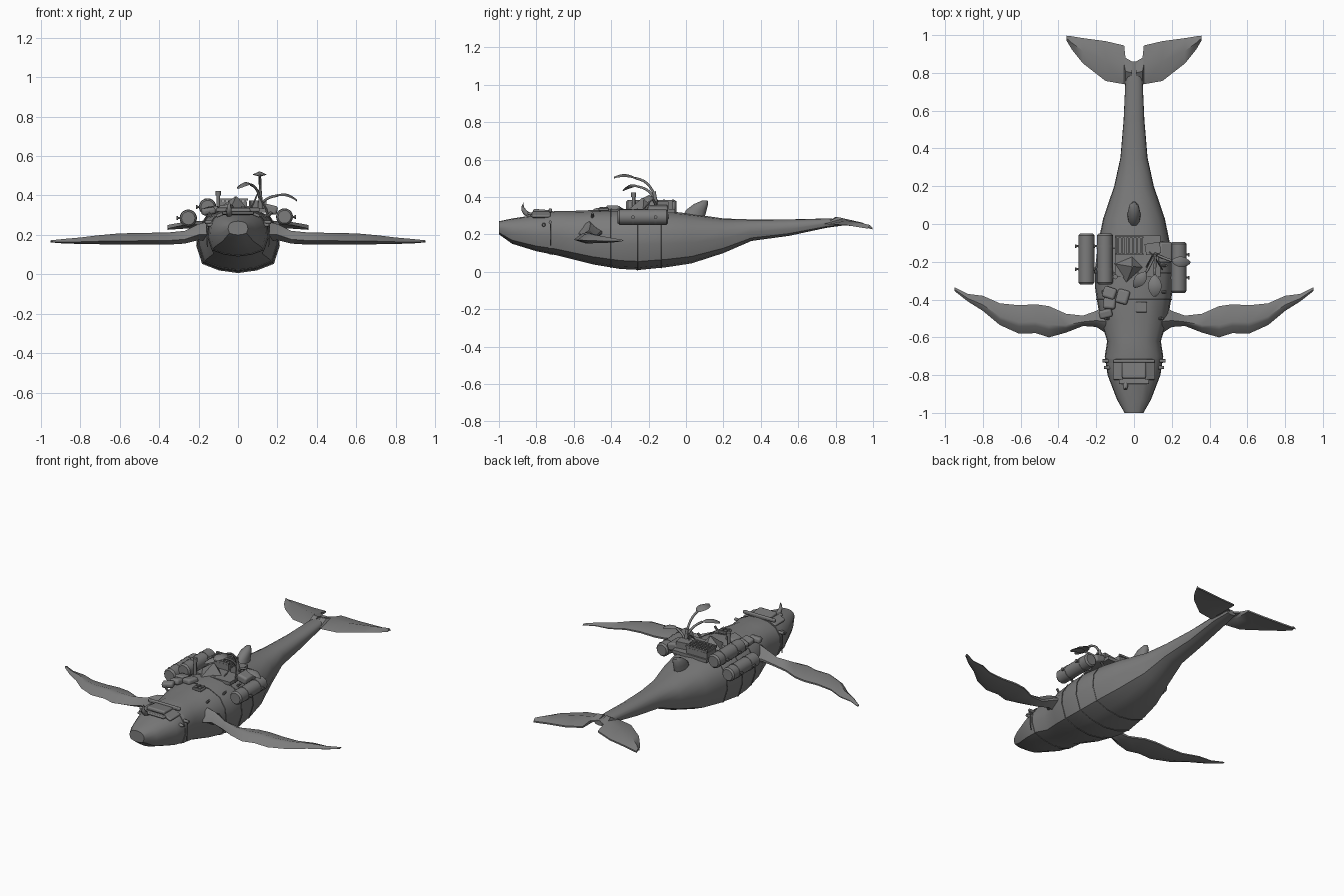
import bpy, bmesh, math, random
from mathutils import Vector

random.seed(4)
if "Cube" in bpy.data.objects:
    bpy.data.objects.remove(bpy.data.objects["Cube"])

GREY = bpy.data.materials.new("slate_grey")
GREY.use_nodes = True
GREY.diffuse_color = (0.2, 0.2, 0.2, 1)
GREY.node_tree.nodes["Principled BSDF"].inputs["Base Color"].default_value = (0.2, 0.2, 0.2, 1)


def finish(obj, name, angle=35):
    obj.name = name
    obj.data.materials.clear()
    obj.data.materials.append(GREY)
    bpy.ops.object.select_all(action='DESELECT')
    obj.select_set(True)
    bpy.context.view_layer.objects.active = obj
    bpy.ops.object.shade_smooth_by_angle(angle=math.radians(angle))
    return obj


def loft(name, rings, angle=35):
    """Skin a closed surface over rings of equal point count."""
    bm = bmesh.new()
    loops = [[bm.verts.new(p) for p in ring] for ring in rings]
    n = len(loops[0])
    for a, b in zip(loops, loops[1:]):
        for i in range(n):
            bm.faces.new((a[i], a[(i + 1) % n], b[(i + 1) % n], b[i]))
    bm.faces.new(loops[0])
    bm.faces.new(loops[-1])
    bmesh.ops.recalc_face_normals(bm, faces=bm.faces)
    mesh = bpy.data.meshes.new(name)
    bm.to_mesh(mesh)
    bm.free()
    obj = bpy.data.objects.new(name, mesh)
    bpy.context.collection.objects.link(obj)
    return finish(obj, name, angle)


def box(name, loc, size, rot=(0, 0, 0), bevel=0.0):
    bpy.ops.mesh.primitive_cube_add(size=1, location=loc, rotation=rot)
    obj = bpy.context.object
    obj.scale = size
    bpy.ops.object.transform_apply(location=False, rotation=False)
    if bevel:
        mod = obj.modifiers.new("soft_edges", 'BEVEL')
        mod.width, mod.segments = bevel, 3
    return finish(obj, name)


def rod(name, a, b, r, r2=None, sides=12):
    a, b = Vector(a), Vector(b)
    bpy.ops.mesh.primitive_cone_add(vertices=sides, radius1=r, radius2=r if r2 is None else r2,
                                    depth=(b - a).length, location=(a + b) / 2)
    obj = bpy.context.object
    obj.rotation_euler = (b - a).to_track_quat('Z', 'Y').to_euler()
    return finish(obj, name)


def tube(name, points, r, cyclic=False):
    curve = bpy.data.curves.new(name, 'CURVE')
    curve.dimensions = '3D'
    curve.bevel_depth, curve.bevel_resolution = r, 1
    curve.use_fill_caps = True
    line = curve.splines.new('POLY')
    line.points.add(len(points) - 1)
    line.use_cyclic_u = cyclic
    for p, co in zip(line.points, points):
        p.co = (*co, 1)
    obj = bpy.data.objects.new(name, curve)
    bpy.context.collection.objects.link(obj)
    curve.materials.append(GREY)
    return obj


# Body: y, half width, bottom, top
BODY = [(-1, .05, .2, .27), (-.93, .09, .15, .285), (-.8, .14, .11, .305), (-.7, .155, .09, .325),
        (-.62, .142, .07, .325), (-.5, .18, .04, .33), (-.35, .205, .015, .335), (-.25, .208, .01, .335),
        (-.1, .19, .025, .325), (.03, .163, .045, .31), (.2, .105, .1, .285), (.35, .072, .165, .28),
        (.55, .055, .192, .28), (.75, .046, .235, .285), (.86, .03, .25, .28)]
HALF = [(0, 0), (.45, .04), (.86, .14), (1, .42), (.97, .66), (.78, .86), (.42, .97), (0, 1)]
SECTION = HALF + [(-x, z) for x, z in HALF[-2:0:-1]]


def hull_at(y):
    for a, b in zip(BODY, BODY[1:]):
        if a[0] <= y <= b[0]:
            t = (y - a[0]) / (b[0] - a[0])
            return [p + (q - p) * t for p, q in zip(a, b)]


def ring(y, grow=1.0):
    _, w, lo, hi = hull_at(y)
    mid, h = (lo + hi) / 2, (hi - lo) * grow
    return [(x * w * grow, y, mid + (z - .5) * h) for x, z in SECTION]


loft("whale_body", [ring(b[0]) for b in BODY], 40)

# Flippers: x, leading y, trailing y, centre z, half thickness
FLIPPER = [(.13, -.59, -.41, .215, .06), (.2, -.545, -.46, .21, .045), (.27, -.54, -.485, .185, .036),
           (.36, -.575, -.475, .178, .034), (.45, -.6, -.435, .178, .033), (.52, -.578, -.425, .177, .033),
           (.61, -.58, -.43, .176, .031), (.71, -.535, -.42, .173, .025), (.8, -.46, -.38, .169, .018),
           (.88, -.41, -.37, .167, .013), (.95, -.355, -.335, .167, .006)]
# Flukes: x, front y, back y, front z, back z
FLUKE = [(.01, .74, .86, .26, .272), (.045, .738, .88, .26, .273), (.052, .74, .945, .26, .258),
         (.15, .757, .968, .258, .243), (.27, .85, .984, .255, .237), (.33, .925, .994, .242, .233),
         (.357, .97, .997, .235, .231)]
for side, tag in ((1, "left"), (-1, "right")):
    rings = []
    for x, f, b, z, t in FLIPPER:
        m = f + (b - f) * .4
        rings.append([(side * x, y, z + dz * t) for y, dz in
                      ((f, -.2), (f * .75 + b * .25, .75), (m, 1), (b, .1), (b, -.2), (m, -.8))])
    loft(tag + "_flipper", rings, 45)
    rings = []
    for x, f, b, zf, zb in FLUKE:
        m, zm, t = (f + b) / 2, (zf + zb) / 2 + .01, .018 - .03 * x
        rings.append([(side * x, f, zf - .004), (side * x, m, zm + t), (side * x, b, zb + .004),
                      (side * x, b, zb - .005), (side * x, m, zm - t)])
    loft(tag + "_fluke", rings, 40)

# Dorsal fin leaning towards the tail
loft("dorsal_fin", [[(math.cos(a) * w, y + math.sin(a) * d, z) for a in
     [math.tau * i / 10 for i in range(10)]] for y, z, w, d in
     ((.035, .28, .036, .065), (.055, .33, .034, .058), (.08, .362, .028, .04), (.1, .38, .013, .017))], 50)


# Storage tanks with end caps, straps and pegs
def tank(name, x, z, y0, y1, r):
    rod(name, (x, y0 + .01, z), (x, y1 - .01, z), r, sides=20)
    for k, (a, b) in enumerate(((y0 + .01, y0), (y1 - .01, y1))):
        rod(f"{name}_cap_{k}", (x, a, z), (x, b, z), r, r * .8, 20)
    for k in (.3, .75):
        y = y0 + (y1 - y0) * k
        rod(f"{name}_strap_{k}", (x, y - .006, z), (x, y + .006, z), r * 1.05, sides=20)
        s = 1 if x > 0 else -1
        rod(f"{name}_peg_{k}", (x, y, z), (x + s * (r + .016), y, z), .005, sides=8)
        rod(f"{name}_peg_head_{k}", (x + s * (r + .01), y, z), (x + s * (r + .018), y, z), .01, sides=8)


tank("left_tank", .236, .292, -.365, -.095, .041)
tank("right_lower_tank", -.252, .285, -.32, -.05, .042)
tank("right_upper_tank", -.154, .342, -.32, -.05, .042)

# Ropes round the hull, following its section
for y in (-.4, -.26, -.13):
    tube("hull_rope", ring(y, 1.01), .0025, True)
for s in (-1, 1):
    for y in (-.5, -.36, -.22, -.1):
        _, w, lo, hi = hull_at(y)
        rod("rope_peg", (s * w * .7, y, hi - .05), (s * w * .84, y, hi - .018), .007, sides=8)

# Head harness: strap, side posts, padded seat and hooked horn
loft("head_strap", [ring(-.735, 1.02), ring(-.715, 1.02)])
for s in (-1, 1):
    rod("strap_post", (s * .135, -.725, .265), (s * .168, -.725, .265), .009)
    rod("strap_hanger", (s * .16, -.725, .265), (s * .155, -.725, .14), .003, sides=6)
    rod("eye", (s * .125, -.76, .25), (s * .158, -.76, .25), .012, .007)
    box("seat_side", (s * .085, -.775, .305), (.055, .1, .016), (0, s * .4, 0), .006)
box("seat_pad", (0, -.77, .322), (.125, .095, .022), (-.08, 0, 0), .008)
box("seat_back", (0, -.725, .328), (.22, .018, .02), bevel=.006)
box("seat_front", (0, -.83, .31), (.16, .035, .014), (-.1, 0, 0), .005)
HORN = [(-.83, .3, .014), (-.858, .315, .014), (-.872, .335, .011), (-.874, .355, .007), (-.868, .37, .002)]
loft("hooked_horn", [[(-.045 + r * math.cos(math.tau * i / 8), y + r * .7 * math.sin(math.tau * i / 8),
     z + r * .7 * math.sin(math.tau * i / 8)) for i in range(8)] for y, z, r in HORN], 60)

# Slatted crate, cabinet and deck platform
box("deck_platform", (.02, -.17, .325), (.24, .22, .02))
box("crate_base", (-.025, -.115, .35), (.14, .09, .04))
for i in range(7):
    box("crate_slat", (-.086 + i * .0205, -.115, .377), (.009, .09, .016))
for s in (-1, 1):
    box("crate_rail", (-.025, -.115 + s * .045, .38), (.15, .01, .012))
box("cabinet", (.1, -.13, .35), (.08, .06, .05), (0, 0, .15))
box("right_bundle", (.165, -.15, .33), (.07, .11, .045), (0, .25, 0), .012)

# Small tent
loft("tent", [[(-.105, -.21, .33), (-.04, -.31, .33), (.05, -.23, .33), (-.01, -.17, .33)],
              [(-.015, -.225, .395), (-.01, -.235, .395), (-.005, -.225, .395), (-.01, -.22, .395)]], 20)
for a, b in (((.06, -.24), (.1, -.16)), ((.15, -.24), (.1, -.16)), ((.06, -.12), (.1, -.17))):
    rod("frame_pole", (*a, .32), (*b, .41), .004, sides=6)

# Chimney stack
rod("chimney", (-.1, -.28, .31), (-.1, -.28, .415), .009)
rod("chimney_cap", (-.1, -.28, .4), (-.1, -.28, .424), .013)

# Cushions and sacks, tilted at random
for x, y, sx, sy in ((-.13, -.365, .07, .06), (-.06, -.385, .065, .075), (-.13, -.42, .065, .06),
                     (-.15, -.475, .07, .045)):
    z = hull_at(y)[3] - abs(x) * .12 + .008
    box("cushion", (x, y, z), (sx, sy, .034), (random.uniform(-.15, .15), -.15, random.uniform(-.4, .4)), .012)

# Deck hatch with four raised panels
box("hatch", (.04, -.44, .333), (.06, .055, .014), bevel=.004)
for i in (-1, 1):
    for j in (-1, 1):
        box("hatch_panel", (.04 + i * .014, -.44 + j * .013, .342), (.02, .018, .008))

# Tall plant: arched stems ending in broad curved leaves
STEMS = [("top", (.11, -.27, .5), (.11, -.385, .503), .036),
         ("front", (.065, -.255, .455), (.0, -.335, .437), .03),
         ("side", (.2, -.195, .4), (.298, -.205, .375), .028)]
for name, tip, end, wide in STEMS:
    base, tip, end = Vector((.115, -.155, .33)), Vector(tip), Vector(end)
    knee = Vector((.112, -.165, tip.z - .015))
    tube(name + "_stem", [(1 - t) ** 2 * base + 2 * t * (1 - t) * knee + t * t * tip
                          for t in [i / 8 for i in range(9)]], .007)
    along = end - tip
    across = along.cross(Vector((0, 0, 1))).normalized()
    rings = []
    for i in range(9):
        t = i / 8
        w = wide * math.sin(math.pi * (.04 + .92 * t)) ** .8
        mid = tip + along * t + Vector((0, 0, .016 * math.sin(math.pi * t)))
        drop = Vector((0, 0, w * .3))
        thick = Vector((0, 0, .005))
        rings.append([mid - across * w - drop, mid + thick, mid + across * w - drop, mid - thick])
    loft(name + "_leaf", rings, 60)
rod("plant_trunk", (.115, -.155, .32), (.112, -.17, .43), .014, .008)
